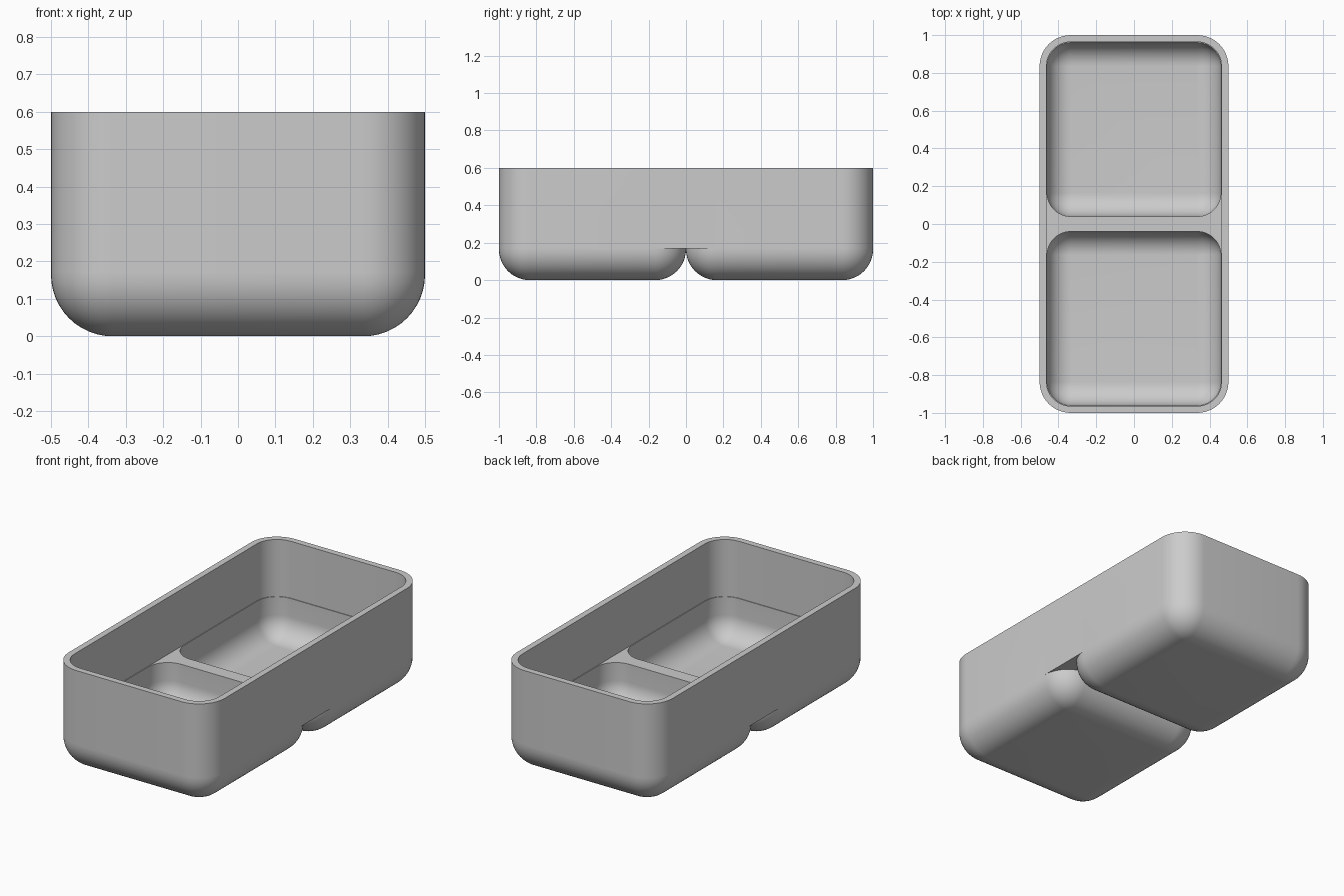
import bpy, bmesh
from math import sin, cos, pi

old = bpy.data.objects.get("Cube")
if old:
    bpy.data.objects.remove(old, do_unlink=True)

SEG = 12            # segments per rounded corner
HEIGHT = 0.6        # rim of the tray
NOTCH = 0.17        # where the two feet join the upper wall
LEDGE = 0.27        # top of the divider
FLOOR = 0.04        # bottom of the cavities


def outline(bm, half_w, y0, y1, r, z, square_near=False):
    """Counterclockwise rounded rectangle; the near corners may be square."""
    corners = [(half_w - r, y1 - r, 0), (r - half_w, y1 - r, 1),
               (r - half_w, y0 + r, 2), (half_w - r, y0 + r, 3)]
    ring = []
    for cx, cy, quarter in corners:
        for i in range(SEG + 1):
            a = (quarter + i / SEG) * pi / 2
            dx, dy = cos(a), sin(a)
            if square_near and quarter > 1:
                m = max(abs(dx), abs(dy))
                dx, dy = dx / m, dy / m
            ring.append(bm.verts.new((cx + r * dx, cy + r * dy, z)))
    return ring


def fillet(bm, half_w, y0, y1, r, z):
    """Rings of a rounded bottom edge, from the flat base up."""
    rings = []
    for i in range(SEG + 1):
        a = i / SEG * pi / 2
        d = r * (1 - sin(a)) * 0.995
        rings.append(outline(bm, half_w - d, y0 + d, y1 - d, r - d,
                             z + r * (1 - cos(a))))
    return rings


bm = bmesh.new()

# Outside: rounded foot, flat underside corners, straight wall
rings = fillet(bm, 0.5, 0, 1, 0.165, 0)
rings.append(outline(bm, 0.5, 0, 1, 0.165, NOTCH))
for z in (NOTCH, HEIGHT):
    rings.append(outline(bm, 0.5, 0, 1, 0.165, z, True))

# Inside: rim, straight wall, ledge with divider, rounded cavity
for z in (HEIGHT, LEDGE):
    rings.append(outline(bm, 0.464, 0, 0.964, 0.129, z, True))
rings.append(outline(bm, 0.46, 0.04, 0.96, 0.125, LEDGE))
rings += reversed(fillet(bm, 0.46, 0.04, 0.96, 0.125, FLOOR))

# Skin the rings and close both floors
for a, b in zip(rings, rings[1:]):
    for i in range(len(a)):
        j = (i + 1) % len(a)
        bm.faces.new((a[i], a[j], b[j], b[i]))
bm.faces.new(rings[0][::-1])
bm.faces.new(rings[-1])

# Open the middle plane so that both halves join there
middle = [f for f in bm.faces if all(abs(v.co.y) < 1e-5 for v in f.verts)]
bmesh.ops.delete(bm, geom=middle, context='FACES')
bmesh.ops.remove_doubles(bm, verts=bm.verts, dist=1e-5)

mesh = bpy.data.meshes.new("divided_tray")
bm.to_mesh(mesh)
bm.free()
tray = bpy.data.objects.new("divided_tray", mesh)
bpy.context.collection.objects.link(tray)

# Single grey material
grey = bpy.data.materials.new("light_grey")
grey.use_nodes = True
color = (0.6, 0.6, 0.6, 1)
grey.diffuse_color = color
grey.node_tree.nodes["Principled BSDF"].inputs["Base Color"].default_value = color
mesh.materials.append(grey)

# Second half
mirror = tray.modifiers.new("other_half", 'MIRROR')
mirror.use_axis = (False, True, False)
mirror.use_clip = True
mirror.merge_threshold = 0.0001

bpy.ops.object.select_all(action='DESELECT')
tray.select_set(True)
bpy.context.view_layer.objects.active = tray
bpy.ops.object.modifier_apply(modifier=mirror.name)
bpy.ops.object.shade_smooth_by_angle(angle=pi / 6)
